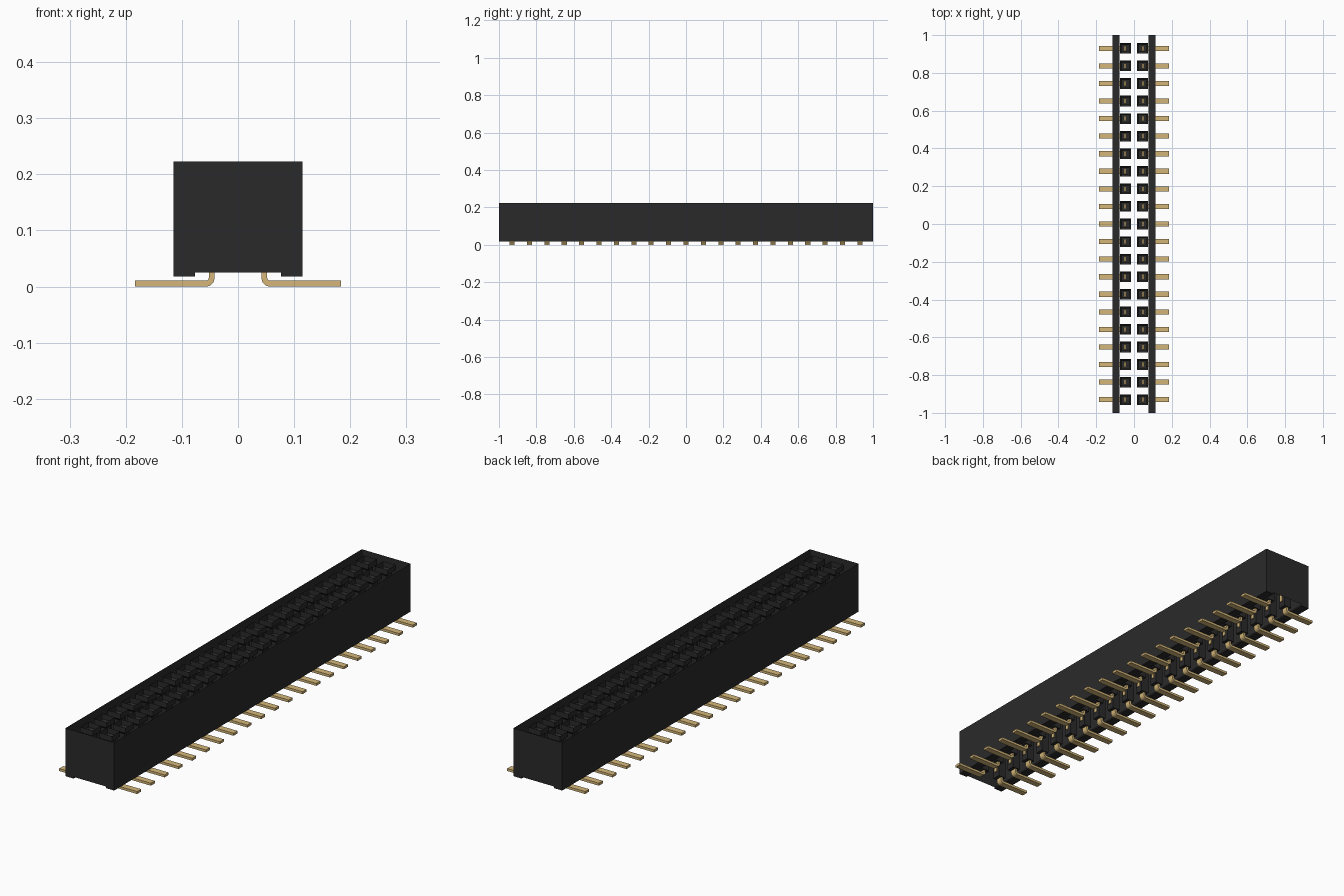
import bpy, bmesh, math

cube = bpy.data.objects.get("Cube")
if cube:
    bpy.data.objects.remove(cube, do_unlink=True)


def material(name, rgb, rough):
    m = bpy.data.materials.new(name)
    m.use_nodes = True
    m.diffuse_color = (*rgb, 1)
    bsdf = m.node_tree.nodes["Principled BSDF"]
    bsdf.inputs["Base Color"].default_value = (*rgb, 1)
    bsdf.inputs["Roughness"].default_value = rough
    return m


BLACK = material("black_plastic", (0.023, 0.023, 0.023), 0.6)
GOLD = material("gold_metal", (0.66, 0.47, 0.19), 0.5)

COUNT, PITCH = 21, 0.093
ROW_X = 0.045
TOP, FLOOR, FOOT = 0.223, 0.025, 0.018
HALF_W, FOOT_X = 0.115, 0.077


def make_object(name, bm, mat):
    mesh = bpy.data.meshes.new(name)
    bm.to_mesh(mesh)
    bm.free()
    mesh.materials.append(mat)
    ob = bpy.data.objects.new(name, mesh)
    bpy.context.collection.objects.link(ob)
    return ob


def positions():
    # both rows, the -x row turned half a revolution
    for side in (1, -1):
        for i in range(COUNT):
            yield side, (i - (COUNT - 1) / 2) * PITCH


def prism(bm, profile, side, y, half):
    # extrude an x-z outline along y
    rings = [[bm.verts.new((side * x, y + h, z)) for x, z in profile]
             for h in (-half, half)]
    faces = [bm.faces.new(rings[0]), bm.faces.new(rings[1][::-1])]
    n = len(profile)
    for i in range(n):
        j = (i + 1) % n
        faces.append(bm.faces.new((rings[0][j], rings[0][i], rings[1][i], rings[1][j])))
    return faces


# Housing shell: end walls, side walls and foot strips, open at top and underneath
bm = bmesh.new()
outline = [(-HALF_W, TOP), (-HALF_W, FOOT), (-FOOT_X, FOOT), (-FOOT_X, FLOOR),
           (FOOT_X, FLOOR), (FOOT_X, FOOT), (HALF_W, FOOT), (HALF_W, TOP)]
shell = prism(bm, outline, 1, 0, 1.0)
bm.normal_update()
opening = [f for f in shell if abs(f.normal.z) > 0.9
           and f.calc_center_median().z > FOOT + 0.003]
bmesh.ops.delete(bm, geom=opening, context="FACES_ONLY")
make_object("housing", bm, BLACK)

# Socket wells: square mouth, sloped ledge and a narrow shaft with a floor
bm = bmesh.new()
LEVELS = [(0.030, 0.028, TOP), (0.030, 0.028, 0.200),
          (0.018, 0.018, 0.190), (0.018, 0.018, FLOOR)]
for side, y in positions():
    rings = []
    for hx, hy, z in LEVELS:
        rings.append([bm.verts.new((side * ROW_X + sx * hx, y + sy * hy, z))
                      for sx, sy in ((-1, -1), (1, -1), (1, 1), (-1, 1))])
    for a, b in zip(rings, rings[1:]):
        for i in range(4):
            j = (i + 1) % 4
            bm.faces.new((a[i], a[j], b[j], b[i]))
    bm.faces.new(rings[-1])
make_object("socket_wells", bm, BLACK)

# Bent pins: flat leg, rounded bend and a stem up into the well
T, X0, X1, TIP = 0.0105, 0.042, 0.052, 0.184
R = 0.015
bend = [(X0 + R - R * math.cos(a), R - R * math.sin(a))
        for a in (math.radians(d) for d in range(0, 91, 18))]
r = R - (X1 - X0)
inner = [(X1 + r - r * math.cos(a), T + r - r * math.sin(a))
         for a in (math.radians(d) for d in range(90, -1, -30))]
pin_outline = [(X0, 0.15)] + bend + [(TIP, 0), (TIP, T)] + inner + [(X1, 0.15)]
bm = bmesh.new()
for side, y in positions():
    prism(bm, pin_outline, side, y, 0.0135)
bmesh.ops.recalc_face_normals(bm, faces=bm.faces)
pins = make_object("bent_pins", bm, GOLD)

# Contact springs: thin plates on the inward side of each well
bm = bmesh.new()
x = ROW_X - 0.018
plate = [(x - 0.004, 0.05), (x - 0.001, 0.05), (x - 0.001, 0.13), (x - 0.004, 0.13)]
for side, y in positions():
    prism(bm, plate, side, y, 0.008)
bmesh.ops.recalc_face_normals(bm, faces=bm.faces)
make_object("contact_springs", bm, GOLD)

# Soften only the pin bends
bpy.ops.object.select_all(action="DESELECT")
pins.select_set(True)
bpy.context.view_layer.objects.active = pins
bpy.ops.object.shade_smooth_by_angle(angle=math.radians(35))
